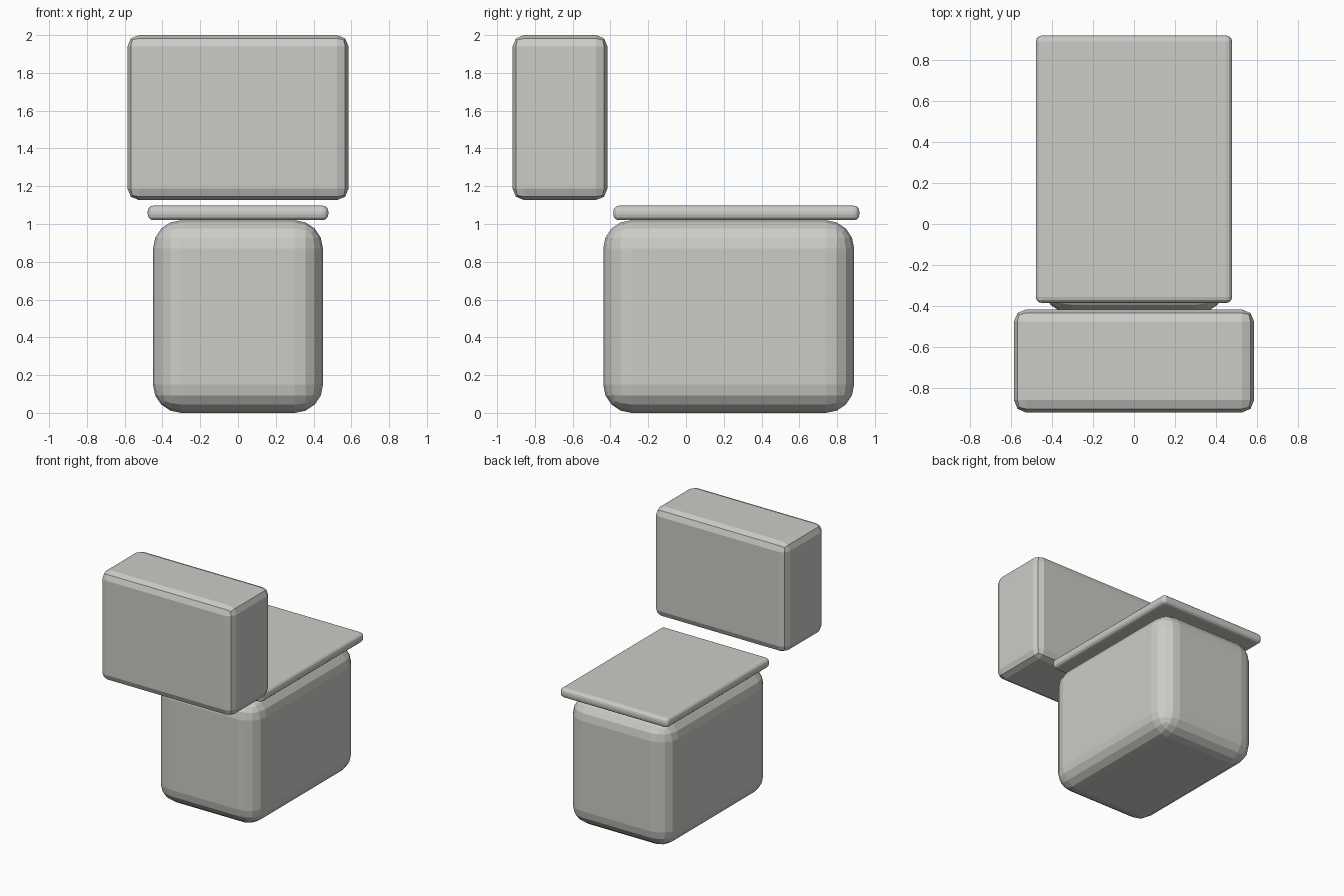
import bpy
import bmesh
from mathutils import Vector

if "Cube" in bpy.data.objects:
    bpy.data.objects.remove(bpy.data.objects["Cube"])

ceramic = bpy.data.materials.new("light grey ceramic")
ceramic.diffuse_color = (0.60, 0.60, 0.57, 1)
ceramic.use_nodes = True
ceramic.node_tree.nodes["Principled BSDF"].inputs["Base Color"].default_value = ceramic.diffuse_color


def rounded_box(name, low, high, radius, segments):
    """Box between two corners with all edges rounded."""
    low, high = Vector(low), Vector(high)
    mesh = bpy.data.meshes.new(name)
    bm = bmesh.new()
    bmesh.ops.create_cube(bm, size=1)
    bmesh.ops.scale(bm, vec=high - low, verts=bm.verts)
    bmesh.ops.bevel(bm, geom=bm.edges[:], offset=radius, segments=segments,
                    profile=0.5, affect='EDGES', clamp_overlap=True)
    bm.to_mesh(mesh)
    bm.free()
    mesh.materials.append(ceramic)
    obj = bpy.data.objects.new(name, mesh)
    obj.location = (low + high) / 2
    bpy.context.collection.objects.link(obj)
    return obj


# Bowl body
rounded_box("bowl", (-0.45, -0.438, 0.0), (0.45, 0.89, 1.02), 0.15, 4)
# Thin seat lid
rounded_box("lid", (-0.478, -0.385, 1.02), (0.478, 0.918, 1.097), 0.03, 3)
# Water tank, floating just above and ahead of the lid
rounded_box("tank", (-0.585, -0.918, 1.127), (0.585, -0.416, 2.0), 0.06, 2)
